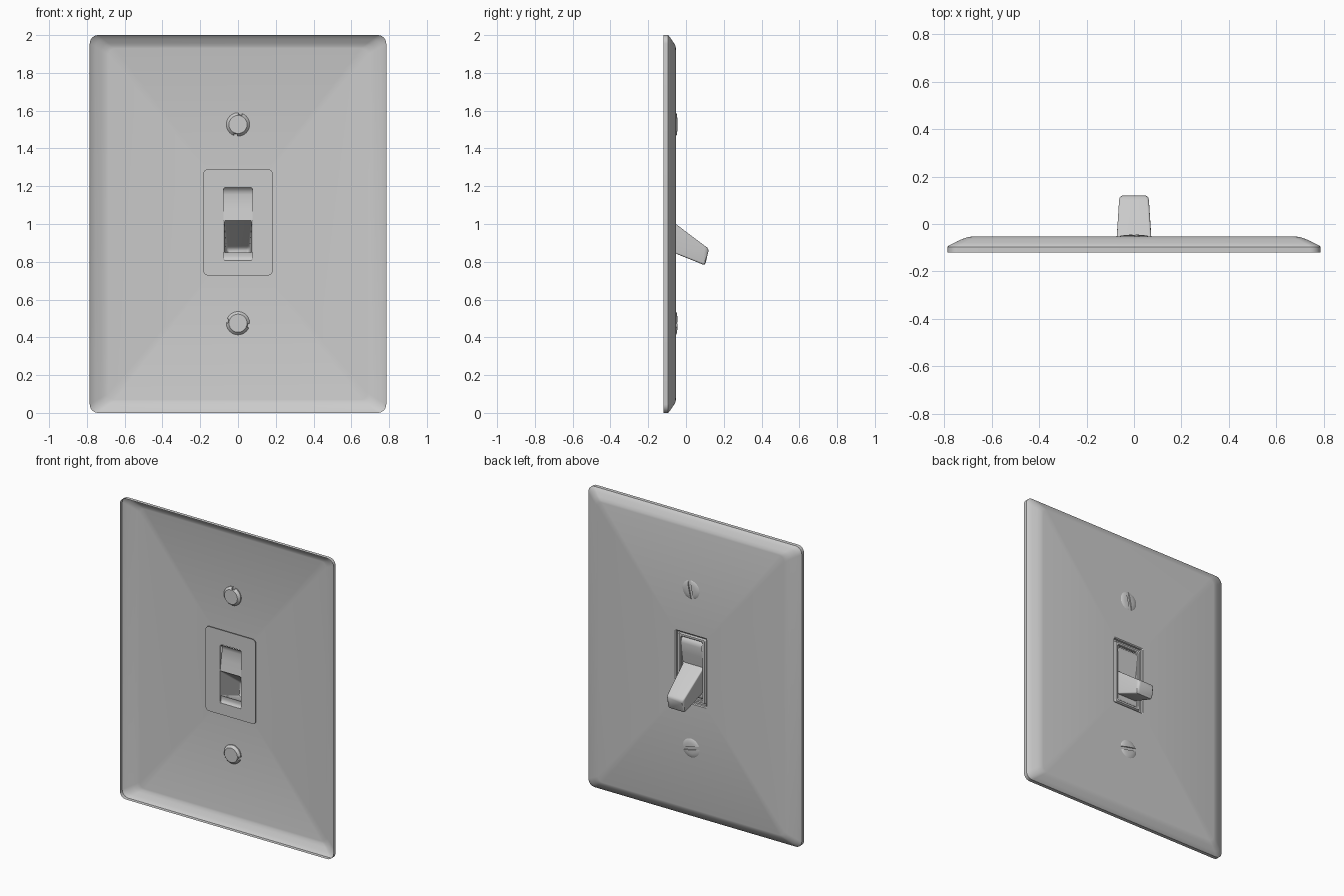
import bpy, bmesh, math
from mathutils import Vector

if "Cube" in bpy.data.objects:
    bpy.data.objects.remove(bpy.data.objects["Cube"])


def ring(low, high, hw, r, seg=6):
    """Rounded rectangle: low/high are (y, z) mid-points of its lower and upper edge."""
    low, high = Vector((0, *low)), Vector((0, *high))
    mid, hh = (low + high) / 2, (high - low).length / 2
    up = (high - low).normalized()
    pts = []
    for k, (sx, sz) in enumerate(((1, 1), (-1, 1), (-1, -1), (1, -1))):
        for i in range(seg + 1):
            a = math.pi / 2 * (k + i / seg)
            u = sx * (hw - r) + r * math.cos(a)
            v = sz * (hh - r) + r * math.sin(a)
            pts.append(mid + Vector((u, 0, 0)) + up * v)
    return pts


def finish(bm, name, angle=30):
    bmesh.ops.remove_doubles(bm, verts=bm.verts, dist=1e-5)
    bmesh.ops.recalc_face_normals(bm, faces=bm.faces)
    # open sheets must face the room (+y)
    if sum(f.normal.y * f.calc_area() for f in bm.faces) < -1e-4:
        bmesh.ops.reverse_faces(bm, faces=bm.faces)
    me = bpy.data.meshes.new(name)
    bm.to_mesh(me)
    bm.free()
    ob = bpy.data.objects.new(name, me)
    bpy.context.collection.objects.link(ob)
    smooth(ob, angle)
    return ob


def smooth(ob, angle):
    bpy.ops.object.select_all(action='DESELECT')
    bpy.context.view_layer.objects.active = ob
    ob.select_set(True)
    bpy.ops.object.shade_smooth_by_angle(angle=math.radians(angle))


def loft(name, rings, cap_start=False, cap_end=False, closed=False, angle=30):
    bm = bmesh.new()
    loops = [[bm.verts.new(p) for p in r] for r in rings]
    n = len(loops[0])
    pairs = list(zip(loops, loops[1:])) + ([(loops[-1], loops[0])] if closed else [])
    for a, b in pairs:
        for i in range(n):
            j = (i + 1) % n
            bm.faces.new((a[i], a[j], b[j], b[i]))
    if cap_start:
        bm.faces.new(loops[0])
    if cap_end:
        bm.faces.new(loops[-1])
    return finish(bm, name, angle)


def flat(hw, z0, z1, y, r):
    return ring((y, z0), (y, z1), hw, r)


# wall plate: thin shell open at the back, sloped rim, rectangular opening
rim = [(0, -.12), (0, -.096), (.06, -.09), (.3, -.078), (.6, -.064),
       (.82, -.056), (1, -.053)]
plate = [flat(.785 - .1 * t, .07 * t, 2 - .07 * t, y, .045 - .01 * t) for t, y in rim]
plate += [flat(.118, .768, 1.232, -.053, .006), flat(.112, .774, 1.226, -.058, .006),
          flat(.112, .774, 1.226, -.072, .006)]
loft("wall_plate", plate)

# switch frame: flange behind the plate with a raised collar round the slot
loft("switch_frame", [flat(.184, .728, 1.29, -.078, .025),
                      flat(.077, .806, 1.194, -.078, .012),
                      flat(.077, .806, 1.194, -.064, .012),
                      flat(.081, .802, 1.198, -.06, .012),
                      flat(.094, .79, 1.21, -.06, .01),
                      flat(.1, .785, 1.215, -.072, .01),
                      flat(.184, .728, 1.29, -.072, .025)], closed=True)

# toggle lever: hollow, tapered and tilted down
loft("toggle_lever", [ring((-.07, .85), (-.078, 1.018), .074, .008),
                      ring((.088, .786), (.1, .884), .063, .01),
                      ring((.098, .785), (.113, .875), .061, .012),
                      ring((.104, .793), (.12, .862), .053, .012)], cap_end=True, angle=40)

# rocker base: curved strips filling the slot above and below the lever
for name, prof in (("rocker_upper", [(-.078, 1.018), (-.066, 1.09), (-.058, 1.155),
                                     (-.061, 1.172), (-.069, 1.185), (-.08, 1.194)]),
                   ("rocker_lower", [(-.08, .806), (-.071, .815), (-.067, .83),
                                     (-.07, .85)])):
    bm = bmesh.new()
    rows = [[bm.verts.new((x, y, z)) for x in (-.077, .077)] for y, z in prof]
    for a, b in zip(rows, rows[1:]):
        bm.faces.new((a[0], a[1], b[1], b[0]))
    finish(bm, name, 40)

# slotted screws, one slot near vertical and one near horizontal
for name, z, tilt in (("upper_screw", 1.527, 12), ("lower_screw", .475, 102)):
    screw = loft(name, [flat(r, z - r, z + r, y, r) for r, y in
                        ((.048, -.075), (.062, -.06), (.062, -.053), (.055, -.049),
                         (.035, -.046), (.015, -.045))], True, True)
    bpy.ops.mesh.primitive_cube_add(size=1, location=(0, -.045, z),
                                    rotation=(0, math.radians(tilt), 0))
    cutter = bpy.context.object
    cutter.scale = (.02, .05, .2)
    cutter.hide_render = True
    mod = screw.modifiers.new("slot", 'BOOLEAN')
    mod.object, mod.operation, mod.solver = cutter, 'DIFFERENCE', 'EXACT'
    bpy.context.view_layer.objects.active = screw
    bpy.ops.object.modifier_apply(modifier="slot")
    bpy.data.objects.remove(cutter)
    smooth(screw, 30)
